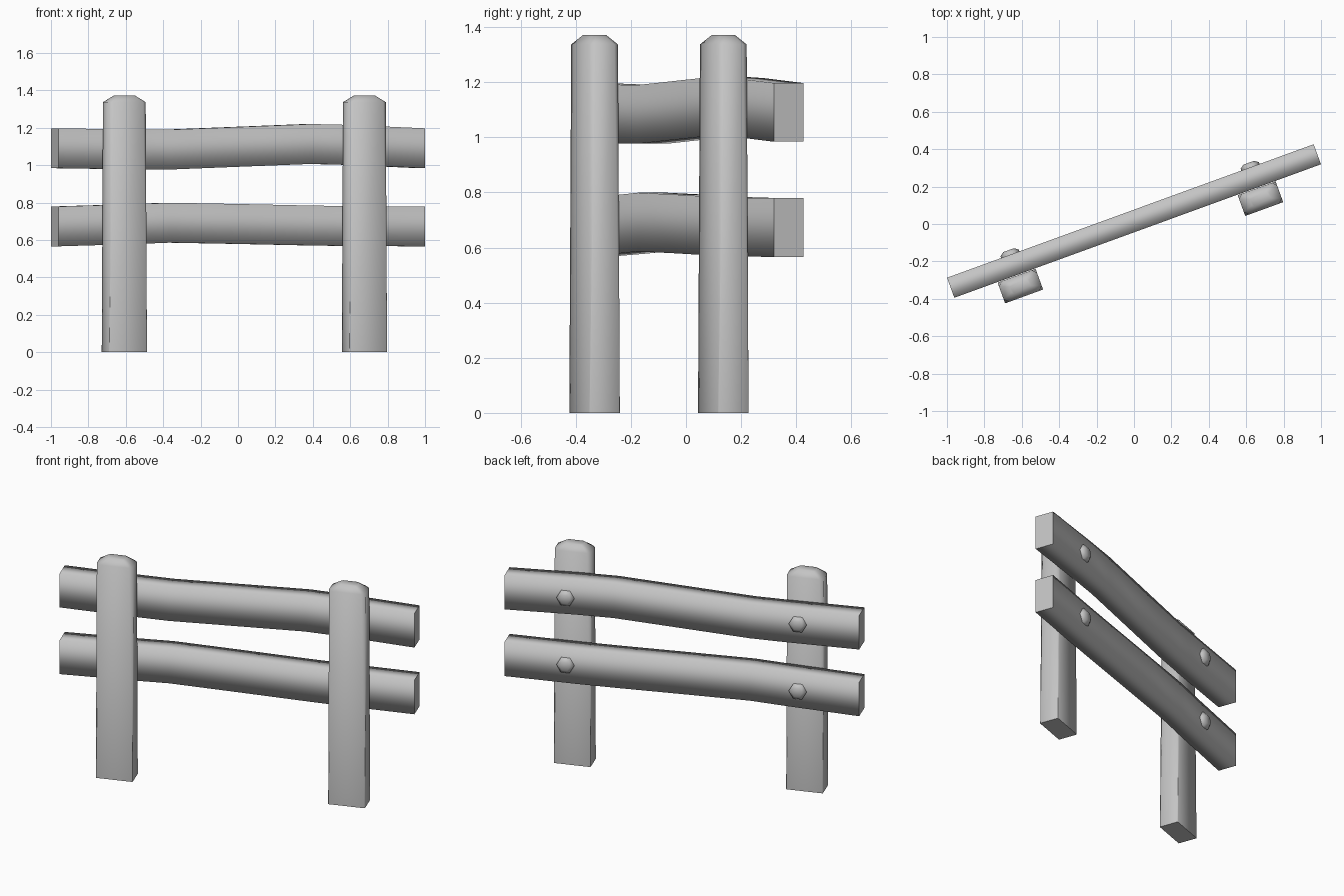
import bpy
import bmesh
import math
from mathutils import Matrix, Vector

cube = bpy.data.objects.get("Cube")
if cube:
    bpy.data.objects.remove(cube, do_unlink=True)

# One plain grey for everything
grey = bpy.data.materials.new("plain grey")
grey.use_nodes = True
colour = (0.55, 0.55, 0.55, 1)
grey.diffuse_color = colour
grey.node_tree.nodes["Principled BSDF"].inputs["Base Color"].default_value = colour

# The whole fence is turned about the vertical axis
FENCE = Matrix.Translation((0, 0.016, 0)) @ Matrix.Rotation(math.radians(20), 4, "Z")


def loft(name, rings, flat_start=True, flat_end=True):
    """Skin a list of equal rings; flat caps stay crisp, the rest is smooth."""
    bm = bmesh.new()
    loops = [[bm.verts.new(p) for p in ring] for ring in rings]
    n = len(loops[0])
    for a, b in zip(loops, loops[1:]):
        for i in range(n):
            j = (i + 1) % n
            bm.faces.new((a[i], a[j], b[j], b[i])).smooth = True
    bm.faces.new(loops[0][::-1]).smooth = not flat_start
    bm.faces.new(loops[-1]).smooth = not flat_end
    bmesh.ops.recalc_face_normals(bm, faces=bm.faces[:])
    mesh = bpy.data.meshes.new(name)
    bm.to_mesh(mesh)
    bm.free()
    mesh.materials.append(grey)
    obj = bpy.data.objects.new(name, mesh)
    obj.matrix_world = FENCE
    bpy.context.collection.objects.link(obj)
    return obj


def chamfered_rect(u, v, half_w, half_d, cut, z):
    """Rectangle with cut corners at height z."""
    ring = []
    for su, sv in ((1, 1), (-1, 1), (-1, -1), (1, -1)):
        pair = [Vector((u + su * half_w, v + sv * (half_d - cut), z)),
                Vector((u + su * (half_w - cut), v + sv * half_d, z))]
        ring += pair if su == sv else pair[::-1]
    return ring


POST_U = 0.683
RAIL_HALF = 0.057

# Posts: square at the foot, eased corners and a sloped cap at the head
for side, u in (("right", -POST_U - 0.007), ("left", POST_U - 0.007)):
    loft(side + "_post", [
        chamfered_rect(u, -0.119, 0.108, 0.059, 0.002, 0),
        chamfered_rect(u, -0.119, 0.108, 0.059, 0.022, 1.337),
        chamfered_rect(u, -0.119, 0.055, 0.028, 0.012, 1.372),
    ], flat_end=False)

# Rails: gently bent planks, given by the height of their underside
stations = (-1.043, -0.62, -0.4, 0, 0.4, 0.62, 1.043)
rails = {
    "upper_rail": (0.984, 0.978, 0.977, 0.992, 1.007, 1.002, 0.984),
    "lower_rail": (0.566, 0.578, 0.586, 0.579, 0.571, 0.568, 0.566),
}
for name, heights in rails.items():
    loft(name, [
        [(u, v * RAIL_HALF, z + h) for v, h in ((-1, 0), (1, 0), (1, 0.213), (-1, 0.213))]
        for u, z in zip(stations, heights)
    ])

# Six-sided bolt heads on the back of the rails
for level, z in (("upper", 1.1), ("lower", 0.68)):
    for side, u in (("right", -POST_U), ("left", POST_U)):
        rings = []
        for radius, v in ((0.052, RAIL_HALF - 0.01), (0.052, RAIL_HALF + 0.01),
                          (0.03, RAIL_HALF + 0.026)):
            rings.append([(u + radius * math.cos(k * math.tau / 6), v,
                           z + radius * math.sin(k * math.tau / 6)) for k in range(6)])
        loft(f"{level}_{side}_bolt", rings, flat_end=False)
